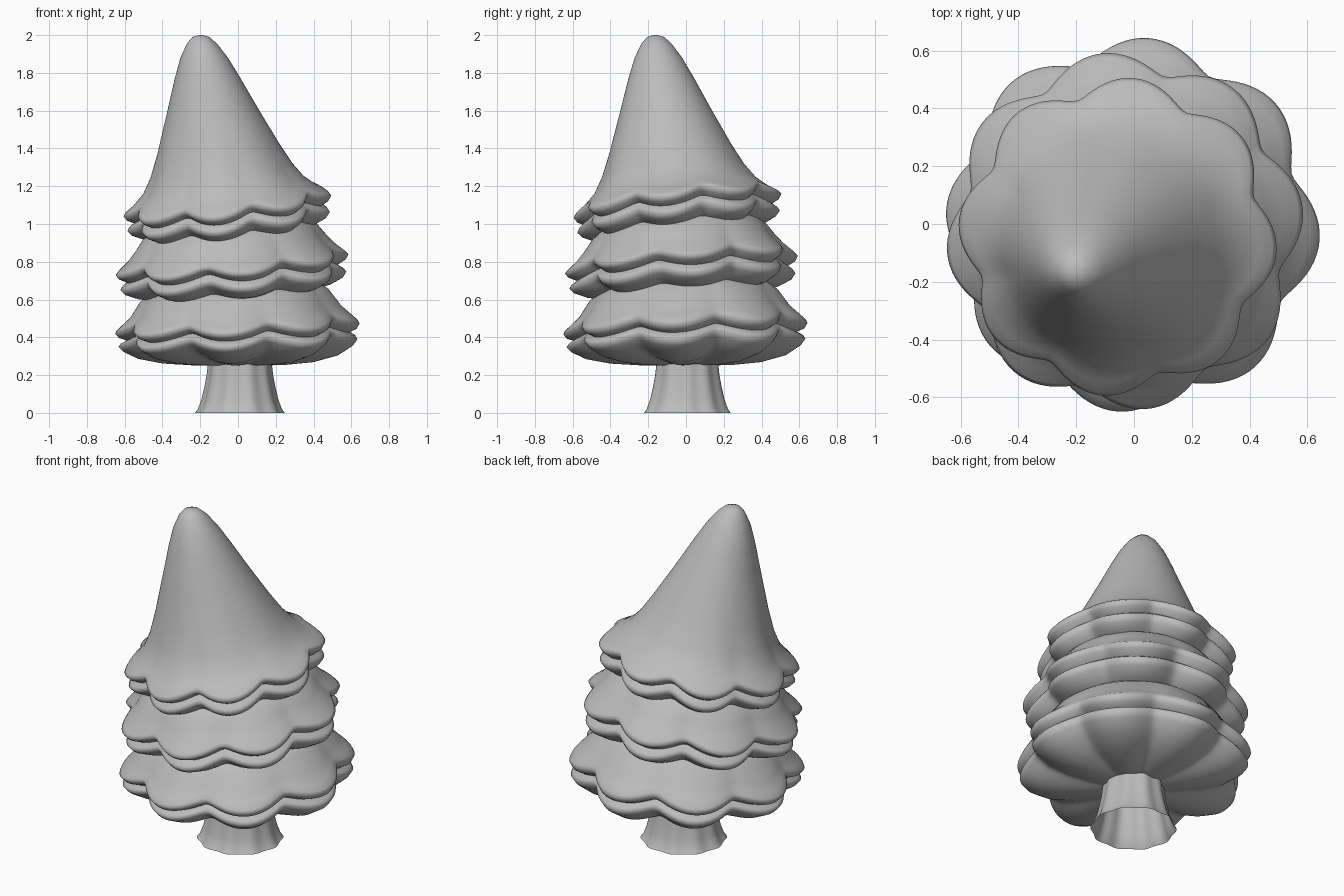
import bpy, bmesh, math

cube = bpy.data.objects.get("Cube")
if cube:
    bpy.data.objects.remove(cube, do_unlink=True)

# One plain grey for the whole tree
GREY = (0.5, 0.5, 0.5, 1)
grey = bpy.data.materials.new("plain_grey")
grey.use_nodes = True
grey.diffuse_color = GREY
grey.node_tree.nodes["Principled BSDF"].inputs["Base Color"].default_value = GREY


def loft(name, rings, capped):
    """Skin a list of closed rings of points, optionally capping both ends."""
    bm = bmesh.new()
    loops = [[bm.verts.new(p) for p in ring] for ring in rings]
    for a, b in zip(loops, loops[1:]):
        for i in range(len(a)):
            j = (i + 1) % len(a)
            bm.faces.new((a[i], b[i], b[j], a[j]))
    if capped:
        bm.faces.new(loops[0])
        bm.faces.new(loops[-1][::-1])
    bmesh.ops.recalc_face_normals(bm, faces=bm.faces[:])
    mesh = bpy.data.meshes.new(name)
    bm.to_mesh(mesh)
    bm.free()
    mesh.materials.append(grey)
    obj = bpy.data.objects.new(name, mesh)
    bpy.context.collection.objects.link(obj)
    bpy.ops.object.select_all(action="DESELECT")
    obj.select_set(True)
    bpy.context.view_layer.objects.active = obj
    bpy.ops.object.shade_smooth_by_angle(angle=math.radians(85))


def lean(z):
    """Sideways drift of the crown's centre, growing towards the tip."""
    low = min(1, max(0, (z - 0.4) / 0.7))
    high = max(0, (z - 1.1) / 0.9)
    return -0.057 * low - 0.141 * high, -0.045 * low - 0.117 * high


def tilt(z):
    """Slope of the boughs towards the back left."""
    fade = min(1, max(0, 1 - (z - 1.1) / 0.8))
    return 0.12 * max(0, z - 0.25) ** 0.6 * fade


def bough_ring(radius, z, wave, phase, lobes=8, segments=160):
    """Scalloped ring: wave fades the lobes and their droop in and out."""
    cx, cy = lean(z)
    slope = tilt(z)
    ring = []
    for i in range(segments):
        a = math.tau * i / segments
        c = math.cos(lobes / 2 * (a - phase))
        notch = 1 - math.sqrt((c * c + 0.035) / 1.035)
        r = radius * (1 - 0.135 * wave * notch)
        x, y = r * math.cos(a), r * math.sin(a)
        ring.append((cx + x, cy + y, z + slope * (x + y) + 0.052 * wave * notch))
    return ring


# Crown tiers: turn in degrees, then radius, height, scallop strength
tiers = {
    "crown_top": (-6, [
        (0.012, 2.0, 0), (0.045, 1.99, 0), (0.08, 1.955, 0), (0.126, 1.88, 0),
        (0.174, 1.77, 0), (0.241, 1.6, 0), (0.322, 1.4, 0.05), (0.378, 1.28, 0.25),
        (0.43, 1.2, 0.5), (0.497, 1.14, 0.8), (0.54, 1.112, 1), (0.552, 1.095, 1),
        (0.535, 1.07, 1), (0.5, 1.052, 1), (0.528, 1.03, 1), (0.538, 1.012, 1),
        (0.515, 0.985, 1), (0.46, 0.96, 0.8), (0.36, 0.95, 0.4)]),
    "crown_middle": (8, [
        (0.37, 1.03, 0), (0.46, 0.96, 0.3), (0.505, 0.9, 0.5), (0.553, 0.845, 0.8),
        (0.606, 0.8, 1), (0.62, 0.783, 1), (0.605, 0.76, 1), (0.56, 0.737, 1),
        (0.59, 0.715, 1), (0.602, 0.698, 1), (0.58, 0.67, 1), (0.51, 0.64, 0.8),
        (0.4, 0.62, 0.4)]),
    "crown_bottom": (-5, [
        (0.4, 0.7, 0), (0.5, 0.62, 0.3), (0.56, 0.535, 0.6), (0.61, 0.49, 0.85),
        (0.641, 0.462, 1), (0.648, 0.445, 1), (0.63, 0.42, 1), (0.59, 0.405, 1),
        (0.622, 0.388, 1), (0.634, 0.37, 1), (0.61, 0.34, 1), (0.53, 0.295, 0.9),
        (0.4, 0.265, 0.7), (0.25, 0.253, 0.4), (0.1, 0.25, 0)]),
}
for name, (turn, rows) in tiers.items():
    loft(name, [bough_ring(*row, math.radians(turn)) for row in rows], True)

# Fluted hollow trunk, flaring at the foot
trunk_rows = [(0.232, 0), (0.217, 0.02), (0.199, 0.07), (0.183, 0.14), (0.172, 0.2), (0.165, 0.26)]
rings = []
for radius, z in trunk_rows:
    ring = []
    for i in range(120):
        a = math.tau * i / 120
        r = radius * (1 + 0.025 * math.cos(10 * a))
        ring.append((0.01 + r * math.cos(a), 0.007 + r * math.sin(a), z))
    rings.append(ring)
loft("trunk", rings, False)
